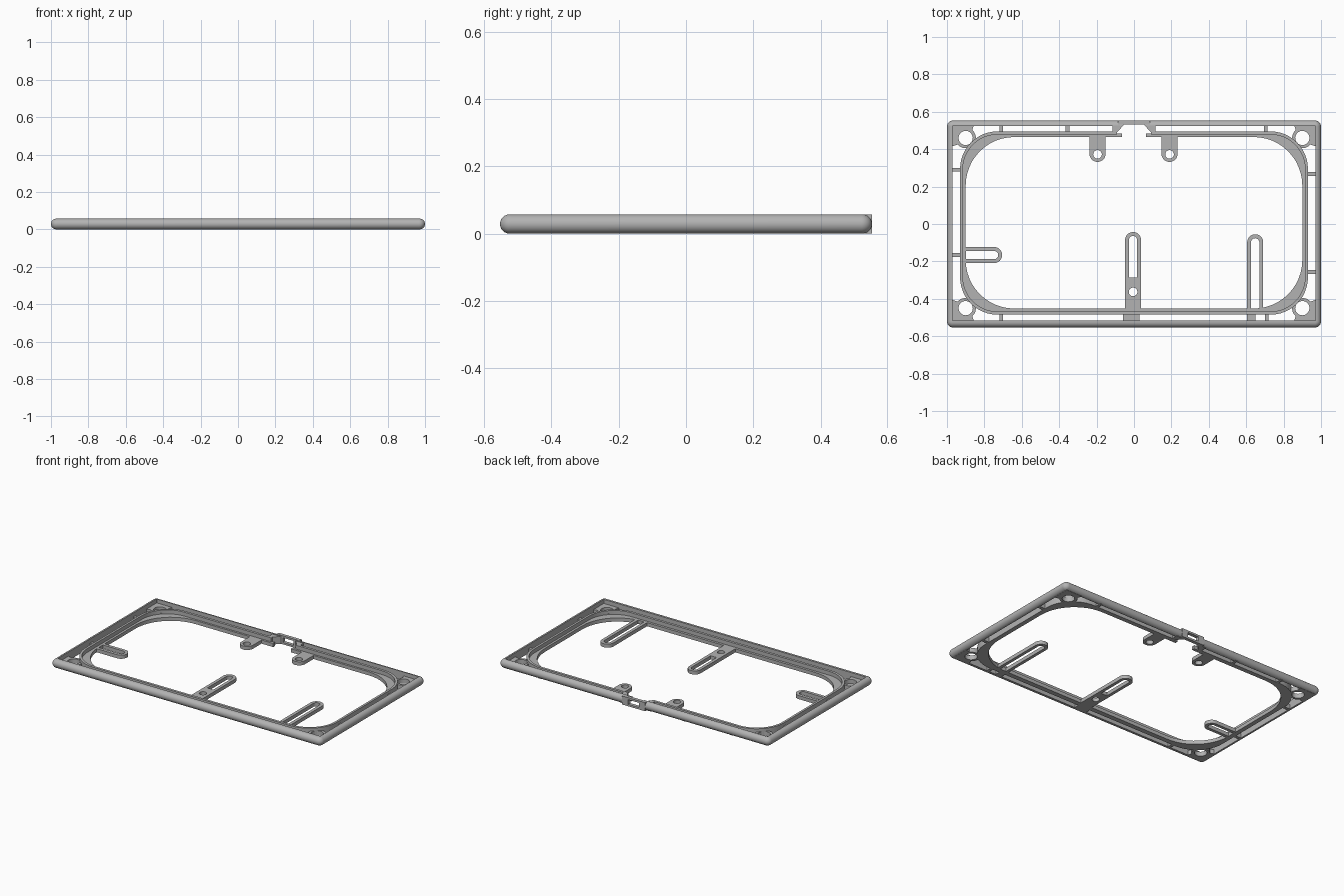
import bpy, bmesh
from math import sin, cos, pi, radians
from mathutils import Matrix

cube = bpy.data.objects.get("Cube")
if cube:
    bpy.data.objects.remove(cube, do_unlink=True)

grey = bpy.data.materials.new("plain grey")
grey.use_nodes = True
colour = (0.45, 0.45, 0.45, 1)
grey.diffuse_color = colour
grey.node_tree.nodes["Principled BSDF"].inputs["Base Color"].default_value = colour

H = 0.057       # frame height
LOW = 0.024     # thickness of the low plates
parts = []


def finish(name, bm, matrix=Matrix()):
    bm.transform(matrix)
    bmesh.ops.remove_doubles(bm, verts=bm.verts, dist=1e-5)
    bmesh.ops.recalc_face_normals(bm, faces=bm.faces)
    mesh = bpy.data.meshes.new(name)
    bm.to_mesh(mesh)
    bm.free()
    mesh.materials.append(grey)
    obj = bpy.data.objects.new(name, mesh)
    bpy.context.collection.objects.link(obj)
    parts.append(obj)
    return obj


def arc(cx, cy, r, a0, a1, n=12):
    angles = [radians(a0 + (a1 - a0) * i / n) for i in range(n + 1)]
    return [(cx + r * cos(a), cy + r * sin(a)) for a in angles]


def circle(cx, cy, r):
    return arc(cx, cy, r, 0, 360, 32)[:-1]


def plate(name, loops, z0, z1, matrix=Matrix()):
    """Flat plate; the first loop is the outline, the others are holes."""
    curve = bpy.data.curves.new(name, 'CURVE')
    curve.dimensions = '2D'
    curve.fill_mode = 'BOTH'
    curve.extrude = (z1 - z0) / 2
    for loop in loops:
        spline = curve.splines.new('POLY')
        spline.points.add(len(loop) - 1)
        for point, (x, y) in zip(spline.points, loop):
            point.co = (x, y, 0, 1)
        spline.use_cyclic_u = True
    temp = bpy.data.objects.new(name, curve)
    mesh = bpy.data.meshes.new_from_object(temp)
    bm = bmesh.new()
    bm.from_mesh(mesh)
    bpy.data.objects.remove(temp)
    bpy.data.curves.remove(curve)
    bpy.data.meshes.remove(mesh)
    return finish(name, bm, matrix @ Matrix.Translation((0, 0, (z0 + z1) / 2)))


def box_loop(x0, x1, y0, y1):
    return [(x0, y0), (x1, y0), (x1, y1), (x0, y1)]


def outline(x, y0, y1, r, gap):
    """Rounded rectangle, open at the middle of the back."""
    return ([(-gap, y1)] + arc(-x + r, y1 - r, r, 90, 180)
            + arc(-x + r, y0 + r, r, 180, 270) + arc(x - r, y0 + r, r, 270, 360)
            + arc(x - r, y1 - r, r, 0, 90) + [(gap, y1)])


def loft(name, sections):
    """Skin a closed cross-section made of (outline, height) pairs."""
    bm = bmesh.new()
    rows = [[bm.verts.new((x, y, z)) for x, y in pts] for pts, z in sections]
    for a, b in zip(rows, rows[1:] + rows[:1]):
        for i in range(len(a) - 1):
            bm.faces.new((a[i], a[i + 1], b[i + 1], b[i]))
    bm.faces.new([row[0] for row in rows])
    bm.faces.new([row[-1] for row in rows])
    return finish(name, bm)


# Outer rail with a half-round outside and a flat inside
sections = []
R = H / 2
for i in range(13):
    a = -pi / 2 + pi * i / 12
    d = R * (1 - cos(a))
    sections.append((outline(1 - d, -0.553 + d, 0.553 - d, 0.032 - d, 0.06), R + R * sin(a)))
inner = outline(0.97, -0.517, 0.527, 0.003, 0.06)
loft("outer_rail", sections + [(inner, H), (inner, 0)])

# Inner wall and the low shelf with wide corners
wall_out = outline(0.93, -0.485, 0.495, 0.2, 0.09)
wall_in = outline(0.915, -0.468, 0.478, 0.185, 0.09)
loft("inner_wall", [(wall_out, 0), (wall_out, 0.05), (wall_in, 0.05), (wall_in, 0)])
shelf_out = outline(0.92, -0.475, 0.485, 0.19, 0.065)
shelf_in = outline(0.90, -0.452, 0.465, 0.26, 0.065)
loft("inner_shelf", [(shelf_out, 0), (shelf_out, LOW), (shelf_in, LOW), (shelf_in, 0)])

# Back loop with a window, and slanted cheeks beside it
plate("back_loop", [box_loop(-0.085, 0.085, 0, H), box_loop(-0.04, 0.04, 0.013, 0.044)],
      -0.553, -0.531, Matrix.Rotation(pi / 2, 4, 'X'))
for side, s in (("left", 1), ("right", -1)):
    cheek = [(0.115, 0.535), (0.045, 0.54), (0.1, 0.48), (0.115, 0.48)]
    plate(side + "_loop_cheek", [[(s * x, y) for x, y in cheek]], 0, 0.05)

# Corner gussets with screw holes
for side, s in (("left", 1), ("right", -1)):
    for end, e, cy in (("back", 1, 0.46), ("front", -1, -0.45)):
        shape = [(0.075, 0.073), (-0.045, 0.073)] + arc(0, 0, 0.055, 130, 320) + [(0.075, -0.045)]
        loops = [shape, circle(0, 0, 0.038)]
        loops = [[(s * (0.9 + x), cy + e * y) for x, y in loop] for loop in loops]
        plate(f"{end}_{side}_gusset", loops, 0, 0.03)

# Small ties bridging the slit between rail and wall
for x in (-0.71, -0.355, 0.705):
    plate("back_tie", [box_loop(x - 0.01, x + 0.01, 0.485, 0.535)], 0, 0.03)
for x0, x1 in ((-0.72, -0.70), (-0.06, 0.03), (0.605, 0.65), (0.70, 0.72)):
    plate("front_tie", [box_loop(x0, x1, -0.525, -0.475)], 0, 0.03)
for y in (0.29, -0.166):
    plate("right_tie", [box_loop(-0.975, -0.92, y - 0.01, y + 0.01)], 0, 0.03)
for y in (0.267, -0.257):
    plate("left_tie", [box_loop(0.92, 0.975, y - 0.01, y + 0.01)], 0, 0.03)


def tongue(half, length, base=0.0):
    return [(-half, base), (half, base)] + arc(0, length, half, 0, 180, 16)


def tab(name, x, y, angle, length, holes):
    place = Matrix.Translation((x, y, 0)) @ Matrix.Rotation(radians(angle), 4, 'Z')
    plate(name, [tongue(0.043, length)] + holes, 0, LOW, place)


# Mounting tabs reaching into the opening
for side, x in (("left", 0.19), ("right", -0.195)):
    tab(f"back_{side}_tab", x, 0.48, 180, 0.105, [circle(0, 0.108, 0.023)])
tab("right_slot_tab", -0.92, -0.166, -90, 0.172, [tongue(0.022, 0.172, 0.021)])
tab("middle_slot_tab", -0.005, -0.475, 0, 0.389,
    [tongue(0.022, 0.389, 0.19), circle(0, 0.112, 0.023)])
tab("front_slot_tab", 0.648, -0.475, 0, 0.377, [tongue(0.022, 0.377, 0.024)])

# Smooth the curved walls and keep the edges crisp
bpy.ops.object.select_all(action='DESELECT')
for obj in parts:
    obj.select_set(True)
bpy.context.view_layer.objects.active = parts[0]
bpy.ops.object.shade_smooth_by_angle(angle=radians(35))
